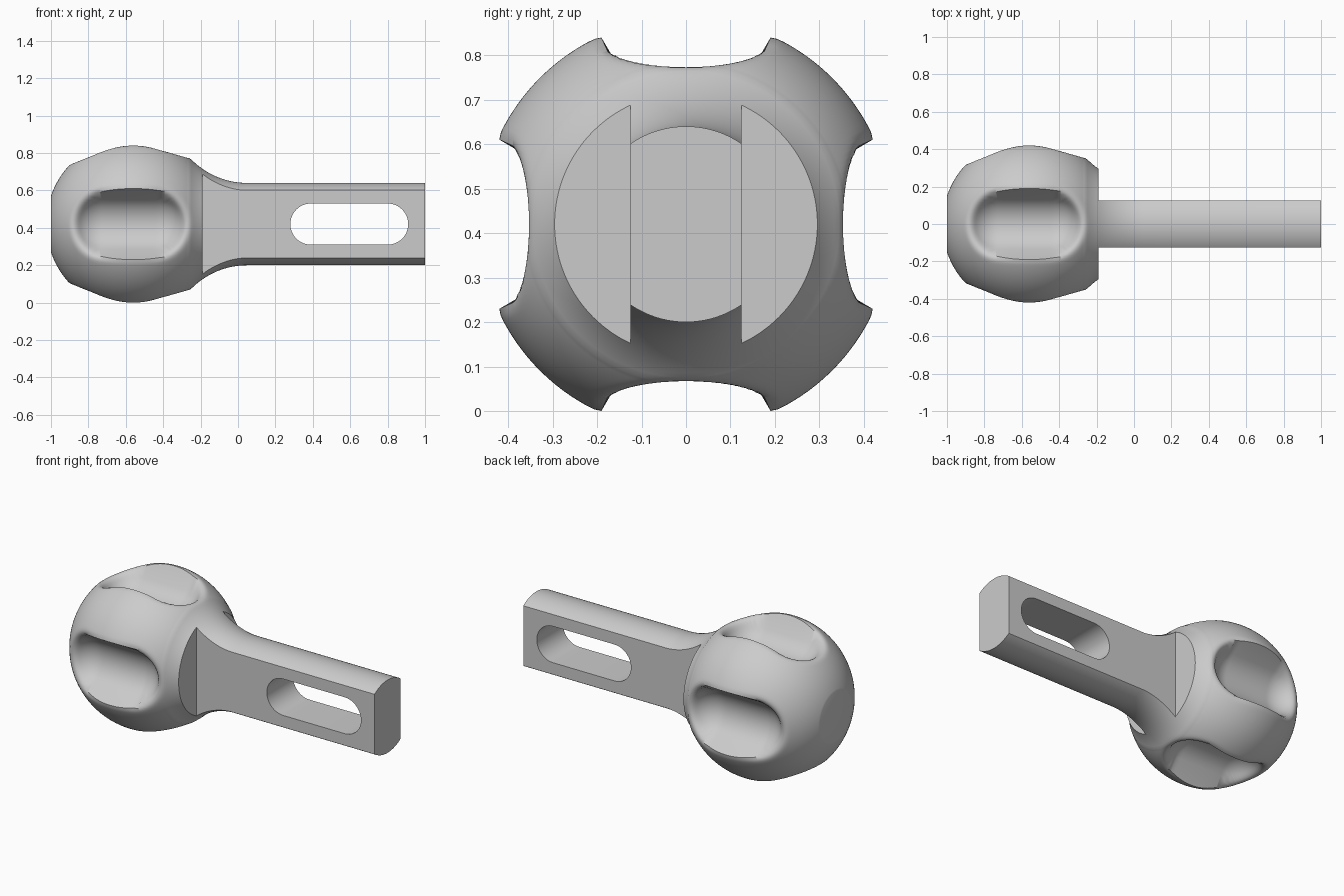
import bpy, bmesh
from math import sin, cos, pi, sqrt, acos
from mathutils import Vector

if "Cube" in bpy.data.objects:
    bpy.data.objects.remove(bpy.data.objects["Cube"])

SEGMENTS = 192
AXIS_Z = 0.42                      # height of the turning axis
BALL_X, BALL_R = -0.56, 0.465
STEM_R, FILLET_R, FILLET_X = 0.22, 0.42, 0.05
JOIN_X = -0.26                     # ball runs into the neck fillet here
POCKET_R, POCKET_OUT, POCKET_LIP = 0.165, 0.42, 0.05
POCKET_ENDS = (-0.73, -0.44)


def profile_radius(x):
    """Radius of the turned body at x."""
    if x < JOIN_X:
        return sqrt(max(BALL_R ** 2 - (x - BALL_X) ** 2, 0))
    if x < FILLET_X:
        return STEM_R + FILLET_R - sqrt(FILLET_R ** 2 - (x - FILLET_X) ** 2)
    return STEM_R


def body_field(x, rho, angle, radius):
    """Negative inside the body: turned shape minus rounded finger pockets."""
    shell = (rho - radius) * radius / BALL_R
    y, z = abs(rho * cos(angle)), abs(rho * sin(angle))
    along = x - min(max(x, POCKET_ENDS[0]), POCKET_ENDS[1])
    across, out = min(y, z), max(y, z)
    pocket = POCKET_R - Vector((along, across, out - POCKET_OUT)).length
    blend = max(POCKET_LIP - abs(shell - pocket), 0) / POCKET_LIP
    return max(shell, pocket) + blend * blend * POCKET_LIP / 4


def surface_radius(x, angle):
    radius = profile_radius(x)
    if x > -0.15:
        return radius
    low, high = 0.0, radius
    for _ in range(18):
        mid = (low + high) / 2
        if body_field(x, mid, angle, radius) < 0:
            low = mid
        else:
            high = mid
    return high


def new_object(name, bm):
    bmesh.ops.recalc_face_normals(bm, faces=bm.faces)
    mesh = bpy.data.meshes.new(name)
    bm.to_mesh(mesh)
    bm.free()
    obj = bpy.data.objects.new(name, mesh)
    bpy.context.collection.objects.link(obj)
    return obj


def extrude_outline(name, outline, y0, y1):
    """Prism from an x-z outline, running from y0 to y1."""
    bm = bmesh.new()
    face = bm.faces.new([bm.verts.new((x, y0, z)) for x, z in outline])
    result = bmesh.ops.extrude_face_region(bm, geom=[face])
    verts = [v for v in result["geom"] if isinstance(v, bmesh.types.BMVert)]
    bmesh.ops.translate(bm, verts=verts, vec=(0, y1 - y0, 0))
    return new_object(name, bm)


# Stations along the axis: ball, neck fillet, stem
start = acos((-1.0 - BALL_X) / BALL_R)
end = acos((JOIN_X - BALL_X) / BALL_R)
stations = [BALL_X + BALL_R * cos(start + (end - start) * i / 90) for i in range(90)]
stations += [JOIN_X + (FILLET_X - JOIN_X) * i / 28 for i in range(29)]
stations.append(1.0)

# Turned knob with four pockets
bm = bmesh.new()
rings = []
for x in stations:
    ring = []
    for s in range(SEGMENTS):
        a = 2 * pi * s / SEGMENTS
        r = surface_radius(x, a)
        ring.append(bm.verts.new((x, r * cos(a), AXIS_Z + r * sin(a))))
    rings.append(ring)
for first, second in zip(rings, rings[1:]):
    for s in range(SEGMENTS):
        t = (s + 1) % SEGMENTS
        bm.faces.new((first[s], first[t], second[t], second[s]))
bm.faces.new(rings[0])
bm.faces.new(rings[-1])
knob = new_object("knob_with_stem", bm)

# Cutters: two side flats and the slot
flat = [(-0.19, -0.3), (1.2, -0.3), (1.2, 1.2), (-0.19, 1.2)]
slot = []
for centre, turn in ((0.80, -pi / 2), (0.39, pi / 2)):
    for i in range(25):
        a = turn + pi * i / 24
        slot.append((centre + 0.11 * cos(a), AXIS_Z + 0.11 * sin(a)))
cutters = [
    extrude_outline("front_flat_cutter", flat, -0.8, -0.125),
    extrude_outline("back_flat_cutter", flat, 0.125, 0.8),
    extrude_outline("slot_cutter", slot, -0.5, 0.5),
]

bpy.ops.object.select_all(action="DESELECT")
bpy.context.view_layer.objects.active = knob
knob.select_set(True)
for cutter in cutters:
    cutter.hide_render = True
    cut = knob.modifiers.new(cutter.name, "BOOLEAN")
    cut.operation = "DIFFERENCE"
    cut.solver = "EXACT"
    cut.object = cutter
    bpy.ops.object.modifier_apply(modifier=cut.name)
for cutter in cutters:
    bpy.data.objects.remove(cutter)

# Plain grey finish
grey = bpy.data.materials.new("light_grey")
grey.use_nodes = True
colour = (0.6, 0.6, 0.6, 1)
grey.diffuse_color = colour
grey.node_tree.nodes["Principled BSDF"].inputs["Base Color"].default_value = colour
knob.data.materials.clear()
knob.data.materials.append(grey)
bpy.ops.object.shade_smooth_by_angle(angle=pi / 4)
